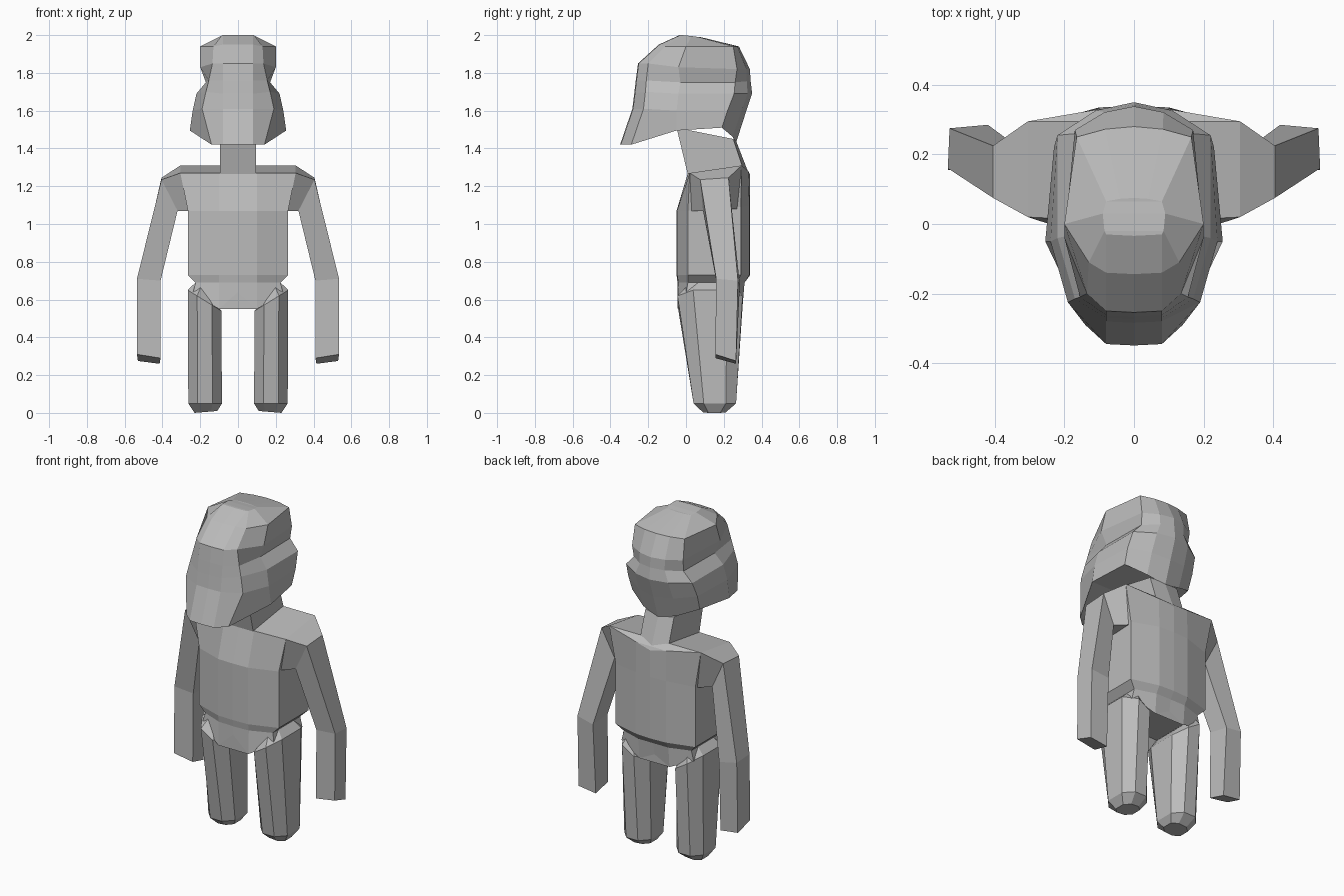
import bpy, bmesh

grey = bpy.data.materials.new("plain_grey")
grey.diffuse_color = (0.5, 0.5, 0.5, 1)


def finish(name, bm):
    """Clean the half mesh, mirror it across x and add it to the scene."""
    bmesh.ops.remove_doubles(bm, verts=bm.verts[:], dist=0.0005)
    bmesh.ops.recalc_face_normals(bm, faces=bm.faces[:])
    mesh = bpy.data.meshes.new(name)
    bm.to_mesh(mesh)
    bm.free()
    mesh.materials.append(grey)
    obj = bpy.data.objects.new(name, mesh)
    bpy.context.collection.objects.link(obj)
    mirror = obj.modifiers.new("mirror", 'MIRROR')
    mirror.use_mirror_merge = True
    return obj


def skin(bm, rows, closed):
    n = len(rows[0])
    for a, b in zip(rows, rows[1:]):
        for i in range(n if closed else n - 1):
            j = (i + 1) % n
            bm.faces.new((a[i], a[j], b[j], b[i]))


def half_body(name, rings):
    """Half rings run front to back; end rings are closed to the centre plane."""
    bm = bmesh.new()
    bottom = [(0, p[1], p[2]) for p in rings[0]]
    top = [(0, p[1], p[2]) for p in rings[-1]]
    rows = [[bm.verts.new(p) for p in r] for r in [bottom] + rings + [top]]
    skin(bm, rows, False)
    return finish(name, bm)


def limb_pair(name, rings):
    bm = bmesh.new()
    rows = [[bm.verts.new(p) for p in r] for r in rings]
    skin(bm, rows, True)
    bm.faces.new(rows[0])
    bm.faces.new(rows[-1])
    return finish(name, bm)


# Head: front strip, front corner, side, rear corner, rear centre
head_rows = [
    [(.08, -.345, 1.42), (.14, -.29, 1.42), (.255, -.05, 1.495), (.225, .19, 1.51), (0, .265, 1.43)],
    [(.08, -.28, 1.61), (.19, -.225, 1.61), (.24, -.05, 1.60), (.23, .22, 1.60), (0, .31, 1.57)],
    [(.08, -.27, 1.69), (.17, -.215, 1.70), (.22, -.04, 1.69), (.22, .255, 1.69), (0, .35, 1.69)],
    [(.08, -.262, 1.76), (.155, -.21, 1.76), (.17, -.03, 1.75), (.165, .26, 1.75), (0, .342, 1.76)],
    [(.08, -.25, 1.85), (.135, -.20, 1.85), (.2, -.04, 1.83), (.17, .27, 1.82), (0, .338, 1.82)],
    [(.08, -.14, 1.95), (.13, -.11, 1.94), (.2, 0, 1.94), (.165, .25, 1.94), (0, .28, 1.94)],
    [(.08, -.03, 2), (.085, -.02, 2), (.09, .03, 1.995), (.08, .065, 1.99), (0, .075, 1.99)],
]
head = []
for front, corner, side, rear, back in head_rows:
    mid = (rear[0] * .5, rear[1] * .25 + back[1] * .75, rear[2] * .4 + back[2] * .6)
    head.append([(0, front[1] - .004, front[2]), front, corner, side, rear, mid, back])
half_body("head", head)

# Neck leans forward into the head
half_body("neck", [
    [(0, .01, 1.26), (.095, .01, 1.26), (.095, .31, 1.27), (0, .335, 1.26)],
    [(0, -.05, 1.51), (.095, -.05, 1.51), (.095, .25, 1.45), (0, .265, 1.44)],
])

# Torso with pinched waist, notched crotch and sloping shoulders
half_body("torso", [
    [(0, -.045, .64), (.1, -.045, .55), (.24, 0, .63), (.24, .27, .63), (.1, .3, .57), (0, .3, .62)],
    [(0, -.045, .69), (.1, -.04, .69), (.225, .01, .69), (.225, .27, .69), (.1, .31, .69), (0, .31, .69)],
    [(0, -.05, .73), (.1, -.047, .73), (.265, .01, .73), (.265, .29, .73), (.1, .335, .73), (0, .34, .73)],
    [(0, -.05, 1.07), (.1, -.047, 1.07), (.265, .01, 1.07), (.265, .29, 1.09), (.1, .335, 1.1), (0, .34, 1.1)],
    [(0, .01, 1.27), (.1, .01, 1.27), (.305, .02, 1.27), (.305, .295, 1.31), (.1, .33, 1.28), (0, .34, 1.26)],
])

# Arms: four-sided, from shoulder to blunt hand
limb_pair("arms", [
    [(.305, .02, 1.27), (.305, .295, 1.31), (.265, .27, 1.08), (.265, .03, 1.07)],
    [(.405, .075, 1.235), (.405, .225, 1.245), (.325, .215, 1.08), (.32, .09, 1.07)],
    [(.535, .16, .71), (.53, .275, .70), (.42, .285, .68), (.41, .16, .70)],
    [(.535, .155, .31), (.53, .265, .275), (.415, .265, .26), (.41, .155, .29)],
])


def octagon(x0, x1, y0, y1, z_in, z_out):
    dx, dy = (x1 - x0) * .28, (y1 - y0) * .24
    pts = [(x0, y0 + dy), (x0 + dx, y0), (x1 - dx, y0), (x1, y0 + dy),
           (x1, y1 - dy), (x1 - dx, y1), (x0 + dx, y1), (x0, y1 - dy)]
    return [(x, y, z_in + (z_out - z_in) * (x - x0) / (x1 - x0)) for x, y in pts]


# Legs: tapered eight-sided columns with chamfered ends
limb_pair("legs", [
    octagon(.11, .23, .09, .21, .01, 0),
    octagon(.085, .263, .04, .265, .05, .05),
    octagon(.088, .266, -.045, .30, .54, .65),
    octagon(.13, .225, .0, .27, .60, .69),
])
